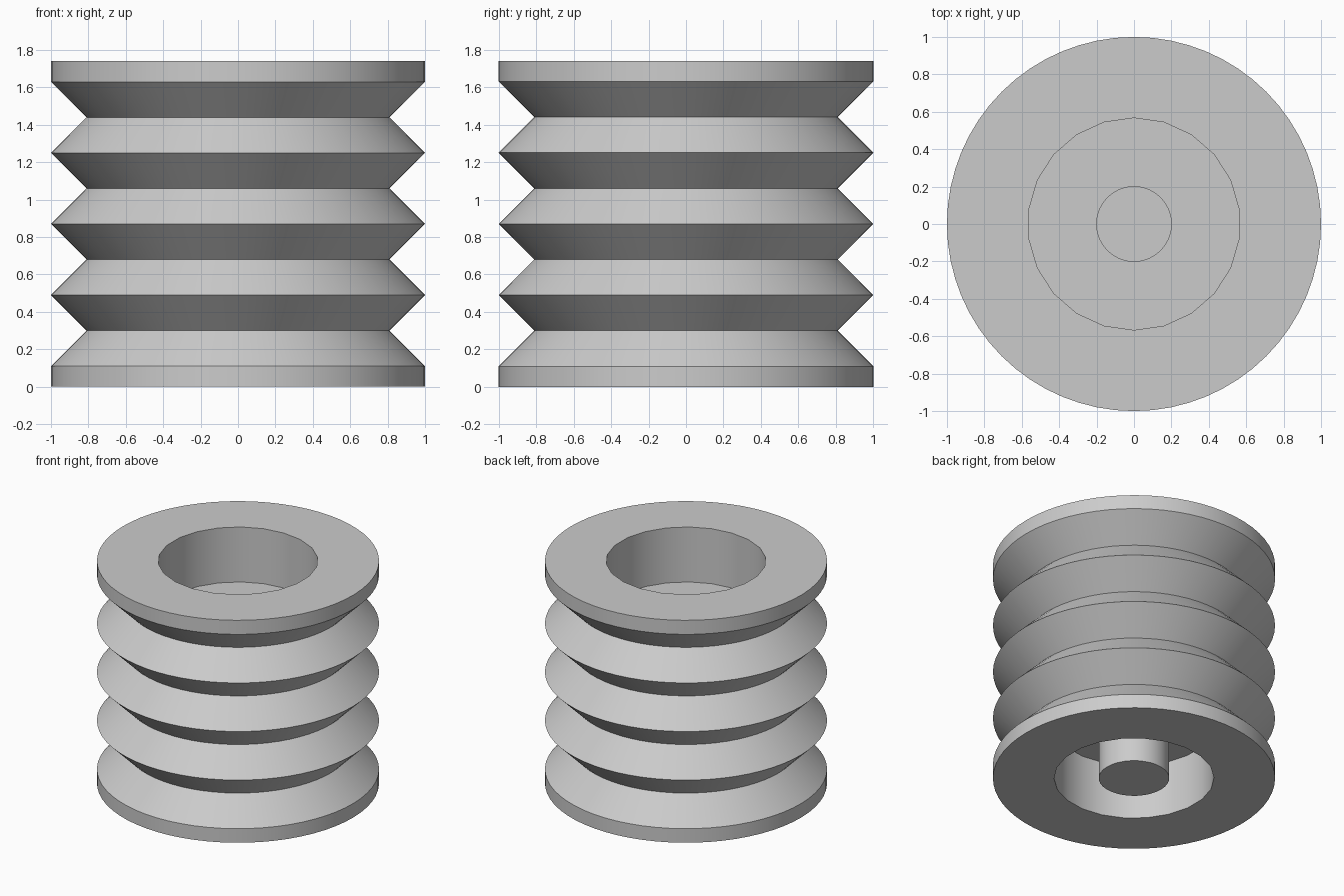
import bpy
import bmesh
from math import pi, cos, sin, radians

old = bpy.data.objects.get("Cube")
if old:
    bpy.data.objects.remove(old, do_unlink=True)

grey = bpy.data.materials.new("light_grey")
grey.use_nodes = True
colour = (0.6, 0.6, 0.6, 1)
grey.diffuse_color = colour
grey.node_tree.nodes["Principled BSDF"].inputs["Base Color"].default_value = colour


def turned(name, profile, sides):
    """Solid of revolution from (radius, z) points, with flat caps."""
    bm = bmesh.new()
    rings = []
    for r, z in profile:
        angles = [pi / 2 + 2 * pi * i / sides for i in range(sides)]
        rings.append([bm.verts.new((r * cos(a), r * sin(a), z)) for a in angles])
    for low, high in zip(rings, rings[1:]):
        for i in range(sides):
            j = (i + 1) % sides
            bm.faces.new((low[i], low[j], high[j], high[i]))
    bm.faces.new(rings[0][::-1])
    bm.faces.new(rings[-1])
    mesh = bpy.data.meshes.new(name)
    bm.to_mesh(mesh)
    bm.free()
    mesh.materials.append(grey)
    obj = bpy.data.objects.new(name, mesh)
    bpy.context.collection.objects.link(obj)
    return obj


def activate(obj):
    bpy.ops.object.select_all(action="DESELECT")
    obj.select_set(True)
    bpy.context.view_layer.objects.active = obj


def cut(body, radius, bottom, top, sides):
    """Bore a round recess into the body."""
    cutter = turned("cutter", [(radius, bottom), (radius, top)], sides)
    cutter.hide_render = True
    mod = body.modifiers.new("bore", "BOOLEAN")
    mod.operation = "DIFFERENCE"
    mod.solver = "EXACT"
    mod.object = cutter
    activate(body)
    bpy.ops.object.modifier_apply(modifier=mod.name)
    bpy.data.objects.remove(cutter, do_unlink=True)


HEIGHT, RIM, FOLD, DEPTH = 1.74, 0.11, 0.19, 0.43

# Pleated body: flat rims with four V-shaped grooves between them
profile = [(1, 0)]
profile += [(0.81 if i % 2 else 1, RIM + FOLD * i) for i in range(9)]
profile.append((1, HEIGHT))
body = turned("pleated_body", profile, 64)

# Wide recess at each end and a narrow socket in the upper floor
cut(body, 0.567, -0.2, DEPTH, 22)
cut(body, 0.567, HEIGHT - DEPTH, HEIGHT + 0.2, 22)
cut(body, 0.2, HEIGHT - 2 * DEPTH, HEIGHT - DEPTH + 0.1, 32)

# Centre pin in the lower recess
pin = turned("centre_pin", [(0.25, 0), (0.25, DEPTH + 0.02)], 32)

for obj in (body, pin):
    activate(obj)
    bpy.ops.object.shade_smooth_by_angle(angle=radians(30))
